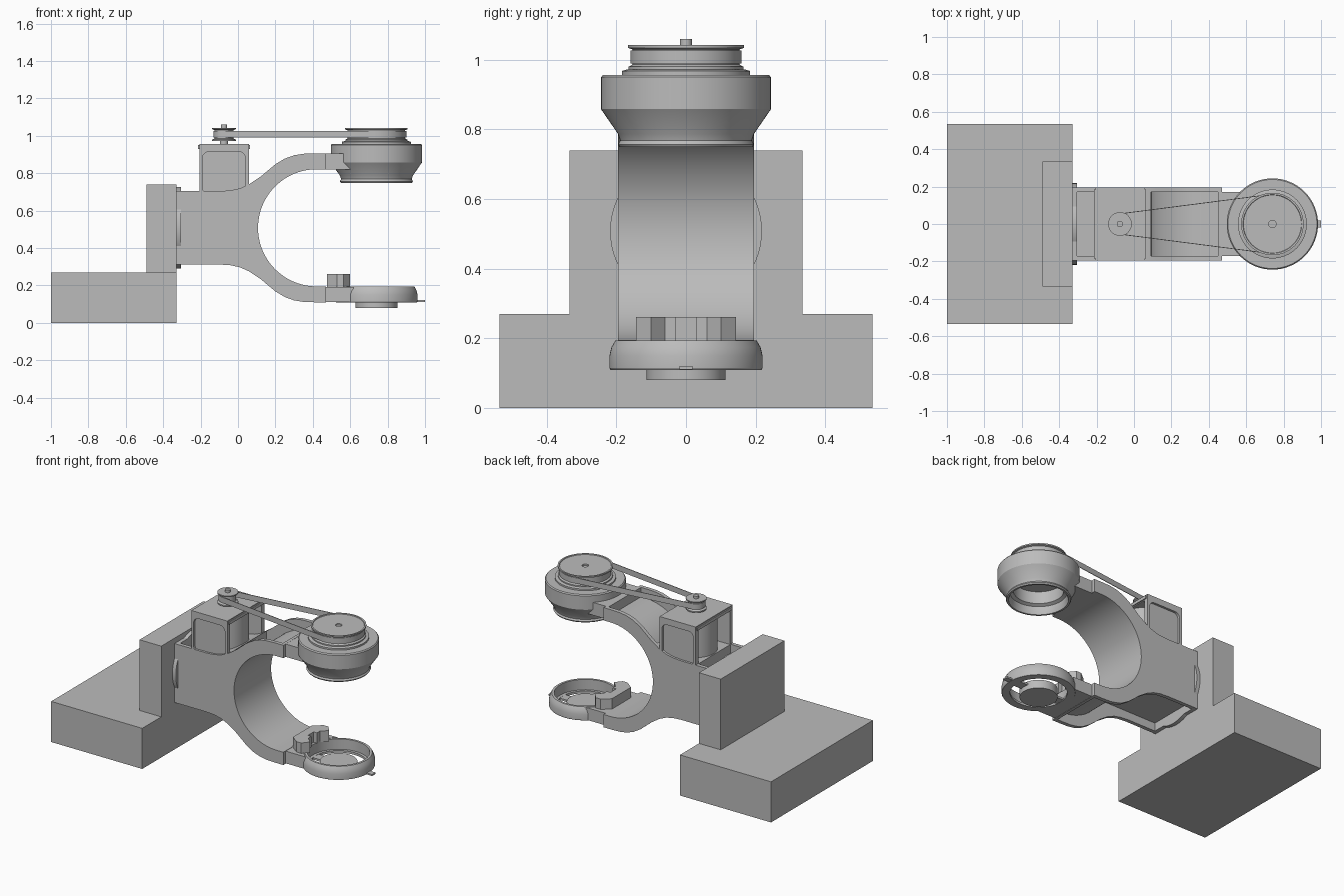
import bpy, bmesh, math
from mathutils import Vector

if "Cube" in bpy.data.objects:
    bpy.data.objects.remove(bpy.data.objects["Cube"])

grey = bpy.data.materials.new("plain grey")
grey.diffuse_color = (0.5, 0.5, 0.5, 1)
grey.use_nodes = True
grey.node_tree.nodes["Principled BSDF"].inputs["Base Color"].default_value = grey.diffuse_color
ZC, AX, HEAD, PUL = 0.508, 0.42, 0.74, -0.075   # fork mid height, arc centre, head axis, small pulley axis


def finish(name, bm):
    bmesh.ops.remove_doubles(bm, verts=bm.verts, dist=1e-5)
    bmesh.ops.recalc_face_normals(bm, faces=bm.faces)
    me = bpy.data.meshes.new(name)
    bm.to_mesh(me)
    bm.free()
    me.materials.append(grey)
    ob = bpy.data.objects.new(name, me)
    bpy.context.collection.objects.link(ob)
    bpy.ops.object.select_all(action='DESELECT')
    ob.select_set(True)
    bpy.context.view_layer.objects.active = ob
    bpy.ops.object.shade_smooth_by_angle(angle=math.radians(30))
    return ob


def prism(name, pts, axis, a, b):
    """Extrude a 2D outline from a to b along y (xz outline) or z (xy outline)."""
    bm = bmesh.new()
    put = (lambda p: (p[0], a, p[1])) if axis == 'y' else (lambda p: (p[0], p[1], a))
    face = bm.faces.new([bm.verts.new(put(p)) for p in pts])
    out = bmesh.ops.extrude_face_region(bm, geom=[face])
    move = Vector((0, b - a, 0)) if axis == 'y' else Vector((0, 0, b - a))
    bmesh.ops.translate(bm, vec=move, verts=[v for v in out['geom'] if isinstance(v, bmesh.types.BMVert)])
    return finish(name, bm)


def box(name, x0, x1, y0, y1, z0, z1):
    return prism(name, [(x0, y0), (x1, y0), (x1, y1), (x0, y1)], 'z', z0, z1)


def lathe(name, prof, x, closed=False, n=64):
    """Spin an (r, z) profile about the vertical axis at x."""
    bm = bmesh.new()
    vs = [bm.verts.new((x + r, 0, z)) for r, z in prof]
    es = [bm.edges.new(p) for p in zip(vs, vs[1:] + (vs[:1] if closed else []))]
    bmesh.ops.spin(bm, geom=vs + es, cent=(x, 0, 0), axis=(0, 0, 1), angle=2 * math.pi, steps=n)
    return finish(name, bm)


def arc(cx, cy, r, a0, a1, n=24):
    return [(cx + r * math.cos(math.radians(a0 + (a1 - a0) * i / n)),
             cy + r * math.sin(math.radians(a0 + (a1 - a0) * i / n))) for i in range(n + 1)]


def cut(ob, *cutters):
    for c in cutters:
        m = ob.modifiers.new("cut", 'BOOLEAN')
        m.operation, m.solver, m.object = 'DIFFERENCE', 'EXACT', c
        bpy.ops.object.select_all(action='DESELECT')
        bpy.context.view_layer.objects.active = ob
        ob.select_set(True)
        bpy.ops.object.modifier_apply(modifier=m.name)
        bpy.data.objects.remove(c)
    bpy.ops.object.shade_smooth_by_angle(angle=math.radians(30))


# base and upright
box("base_block", -1, -0.33, -0.535, 0.535, 0, 0.27)
box("upright_block", -0.49, -0.33, -0.335, 0.335, 0.27, 0.74)

# round pivot plate between upright and fork
pivot = lathe("pivot_plate", [(0, -0.015), (0.218, -0.015), (0.218, 0.013), (0, 0.013)], 0)
pivot.rotation_euler = (0, math.pi / 2, 0)
pivot.location = (-0.318, 0, ZC)

# fork body with open pockets
low = [(-0.33, 0.312), (-0.1, 0.312), (-0.04, 0.308), (0.01, 0.297), (0.06, 0.275), (0.12, 0.235), (0.2, 0.168),
       (0.25, 0.138), (0.3, 0.12), (0.35, 0.112), (0.41, 0.11), (0.47, 0.11)]
top = [(x, 2 * ZC - z) for x, z in reversed(low)]
inner = [(0.47, ZC - 0.313)] + arc(AX, ZC, 0.313, 270, 90, 48) + [(0.47, ZC + 0.313)]
fork = prism("fork", low + inner + top, 'y', -0.195, 0.195)
cut(fork,
    prism("arm_pocket", [(0.45, 1.1), (0.45, ZC + 0.335)] + arc(AX, ZC, 0.335, 90, 168) + [(0.09, 1.1)],
          'y', -0.17, 0.17),
    prism("lower_pocket", [(0.45, -0.1), (0.45, ZC - 0.335)] + arc(AX, ZC, 0.335, 270, 205)
          + [(-0.305, 0.366), (-0.305, -0.1)], 'y', -0.17, 0.17),
    box("rear_pocket", -0.305, -0.21, -0.17, 0.17, 0.64, 1))

# narrow arm ends wrapping the heads
for name, z0, z1 in (("upper_arm_end", 0.82, 0.905), ("lower_arm_end", 0.112, 0.193)):
    prism(name, [(0.46, 0.17), (0.46, -0.17)] + arc(HEAD, 0, 0.21, 234, 126), 'z', z0, z1)

# motor housing: windowed side plates, round motor, top plate
for s, name in ((1, "motor_plate_back"), (-1, "motor_plate_front")):
    plate = box(name, -0.207, 0.058, *sorted((s * 0.165, s * 0.195)), 0.66, 0.95)
    x0, x1, z0, z1, r = -0.19, 0.04, 0.69, 0.915, 0.035
    outline = (arc(x1 - r, z1 - r, r, 0, 90, 6) + arc(x0 + r, z1 - r, r, 90, 180, 6)
               + arc(x0 + r, z0 + r, r, 180, 270, 6) + arc(x1 - r, z0 + r, r, 270, 360, 6))
    cut(plate, prism("window", outline, 'y', *sorted((s * 0.18, s * 0.25))))
lathe("motor", [(0, 0.66), (0.128, 0.66), (0.128, 0.94), (0, 0.94)], PUL)
box("motor_top_plate", -0.207, 0.058, -0.195, 0.195, 0.925, 0.957)
for x in (-0.21, 0.061):
    box("motor_plate_lip", x - 0.004, x + 0.004, -0.185, 0.185, 0.93, 0.95)

# small pulley and shaft
lathe("small_pulley", [(0, 0.955), (0.022, 0.955), (0.022, 0.972), (0.063, 0.972), (0.063, 0.98), (0.05, 0.986),
                       (0.05, 1.03), (0.063, 1.036), (0.063, 1.043), (0.017, 1.043), (0.017, 1.06), (0, 1.06)], PUL)

# upper head, open underneath
lathe("upper_head", [(0, 0.89), (0.15, 0.89), (0.15, 0.81), (0.17, 0.80), (0.17, 0.775), (0.178, 0.749),
                     (0.19, 0.749), (0.195, 0.757), (0.189, 0.768), (0.195, 0.787), (0.244, 0.858),
                     (0.244, 0.95), (0.238, 0.957), (0.184, 0.957), (0.184, 0.968), (0.17, 0.972), (0, 0.972)], HEAD)
lathe("large_pulley", [(0, 0.97), (0.165, 0.97), (0.165, 0.98), (0.154, 0.986), (0.154, 1.03), (0.167, 1.034),
                       (0.167, 1.043), (0.157, 1.043), (0.155, 1.039), (0.02, 1.039), (0.02, 1.03), (0, 1.03)], HEAD)

# belt around both pulleys
def belt_loop(extra):
    r0, r1 = 0.052 + extra, 0.156 + extra
    a = math.degrees(math.acos((r0 - r1) / (HEAD - PUL)))
    return arc(HEAD, 0, r1, -a, a, 40) + arc(PUL, 0, r0, a, 360 - a, 24)

belt = prism("belt", belt_loop(0.004), 'z', 0.99, 1.027)
cut(belt, prism("belt_inside", belt_loop(0), 'z', 0.9, 1.1))

# lower ring, hub, spokes and tab
lathe("lower_ring", [(0.17, 0.11), (0.217, 0.11), (0.22, 0.115), (0.22, 0.15), (0.214, 0.175), (0.203, 0.194),
                     (0.188, 0.194), (0.188, 0.125), (0.17, 0.125)], HEAD, closed=True)
lathe("lower_hub", [(0, 0.08), (0.113, 0.08), (0.113, 0.135), (0, 0.135)], HEAD)
for s in (-1, 1):
    box("hub_spoke", *sorted((HEAD + s * 0.1, HEAD + s * 0.18)), -0.03, 0.03, 0.111, 0.124)
box("end_tab", 0.95, 1.0, -0.018, 0.018, 0.111, 0.121)

# notched jaw on the lower arm
half = [(0.475, 0.1), (0.53, 0.143), (0.565, 0.143), (0.6, 0.1), (0.56, 0.06), (0.56, 0.03), (0.535, 0.03)]
prism("jaw", half + [(x, -y) for x, y in reversed(half)], 'z', 0.19, 0.262)
